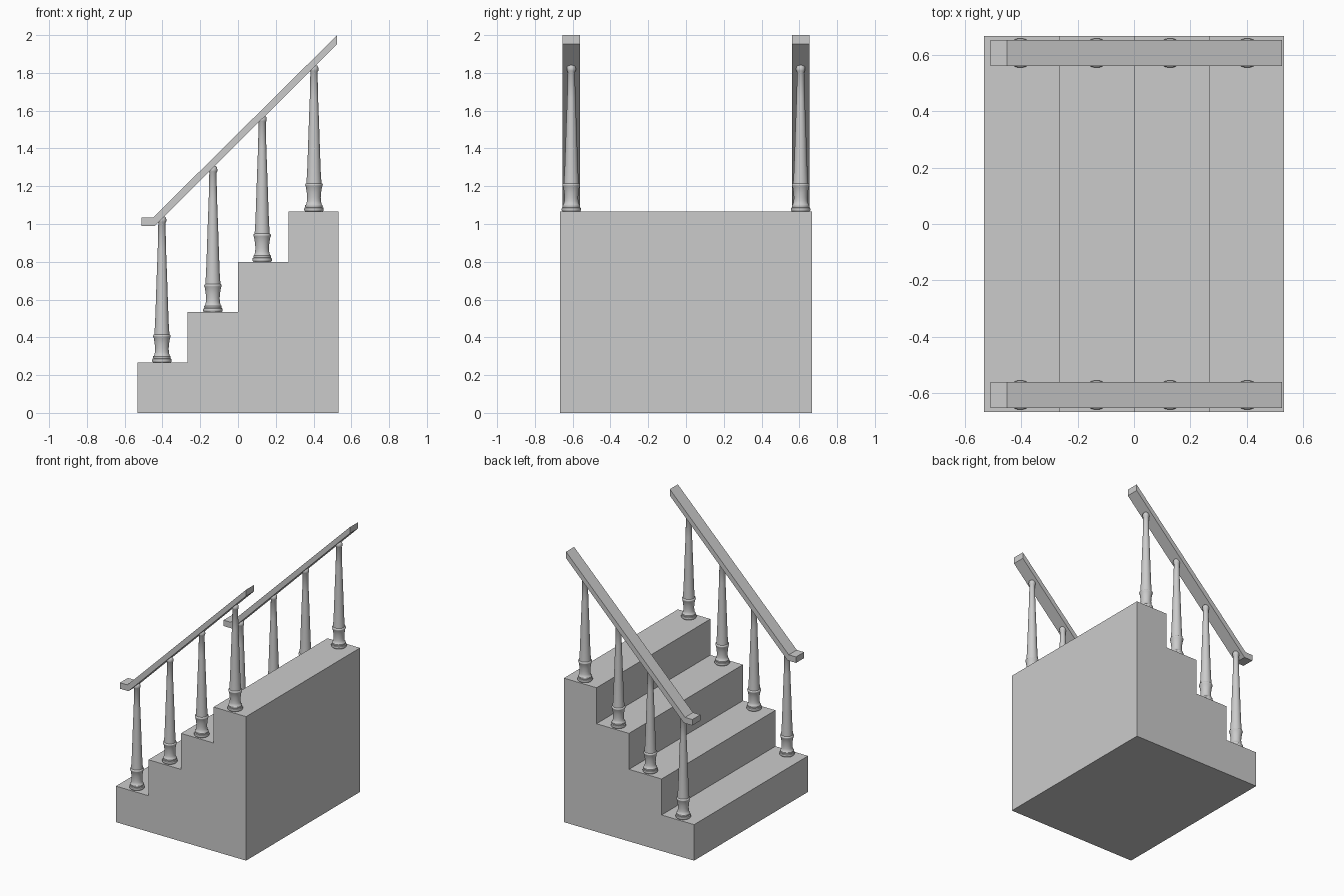
import bpy, bmesh, math

if "Cube" in bpy.data.objects:
    bpy.data.objects.remove(bpy.data.objects["Cube"])

STEP = 4 / 15      # tread depth and riser height
HALF_W = 2 / 3


def make_object(name, bm):
    bmesh.ops.recalc_face_normals(bm, faces=bm.faces)
    me = bpy.data.meshes.new(name)
    bm.to_mesh(me)
    bm.free()
    ob = bpy.data.objects.new(name, me)
    bpy.context.collection.objects.link(ob)
    return ob


def extrude_profile(name, pts, y0, y1):
    """Extrude an (x, z) outline along y."""
    bm = bmesh.new()
    face = bm.faces.new([bm.verts.new((x, y0, z)) for x, z in pts])
    ext = bmesh.ops.extrude_face_region(bm, geom=[face])["geom"]
    bmesh.ops.translate(bm, vec=(0, y1 - y0, 0),
                        verts=[v for v in ext if isinstance(v, bmesh.types.BMVert)])
    return make_object(name, bm)


def lathe(name, profile, location, sides=32):
    """Spin an (r, z) profile around z."""
    bm = bmesh.new()
    verts = [bm.verts.new((r, 0, z)) for r, z in profile]
    edges = [bm.edges.new(p) for p in zip(verts, verts[1:])]
    bmesh.ops.spin(bm, geom=verts + edges, cent=(0, 0, 0), axis=(0, 0, 1),
                   angle=math.tau, steps=sides, use_duplicate=False)
    bmesh.ops.remove_doubles(bm, verts=bm.verts, dist=1e-5)
    ob = make_object(name, bm)
    ob.location = location
    bpy.ops.object.select_all(action='DESELECT')
    ob.select_set(True)
    bpy.context.view_layer.objects.active = ob
    bpy.ops.object.shade_smooth_by_angle(angle=math.radians(40))
    return ob


# Solid block of four steps
outline = [(2 * STEP, 0), (-2 * STEP, 0)]
for i in range(4):
    x = (i - 2) * STEP
    outline += [(x, (i + 1) * STEP)]
    outline += [(x + STEP, (i + 1) * STEP)]
extrude_profile("steps", outline, -HALF_W, HALF_W)

# Turned baluster: foot rings, flared collar, long tapering shaft, domed top
baluster = [(0, 0), (0.047, 0), (0.051, 0.005), (0.052, 0.012), (0.050, 0.019),
            (0.045, 0.022), (0.047, 0.027), (0.046, 0.033), (0.041, 0.037),
            (0.037, 0.055), (0.036, 0.075), (0.038, 0.100), (0.043, 0.130),
            (0.046, 0.136), (0.047, 0.141), (0.045, 0.146), (0.040, 0.149),
            (0.036, 0.210), (0.032, 0.320), (0.028, 0.440), (0.022, 0.600),
            (0.019, 0.738), (0.023, 0.744), (0.024, 0.754), (0.022, 0.766),
            (0.016, 0.773), (0, 0.776)]

# Sloping handrail with a short level end
rail = [(-0.51, 0.99), (-0.44, 0.99), (0.525, 1.953), (0.525, 2.0),
        (-0.45, 1.034), (-0.51, 1.034)]

for side, s in (("front", -1), ("back", 1)):
    for i, x in enumerate((-0.403, -0.133, 0.128, 0.402)):
        lathe(f"{side}_baluster_{i + 1}", baluster, (x, s * 0.607, (i + 1) * STEP))
    extrude_profile(f"{side}_handrail", rail, s * 0.607 - 0.047, s * 0.607 + 0.047)
